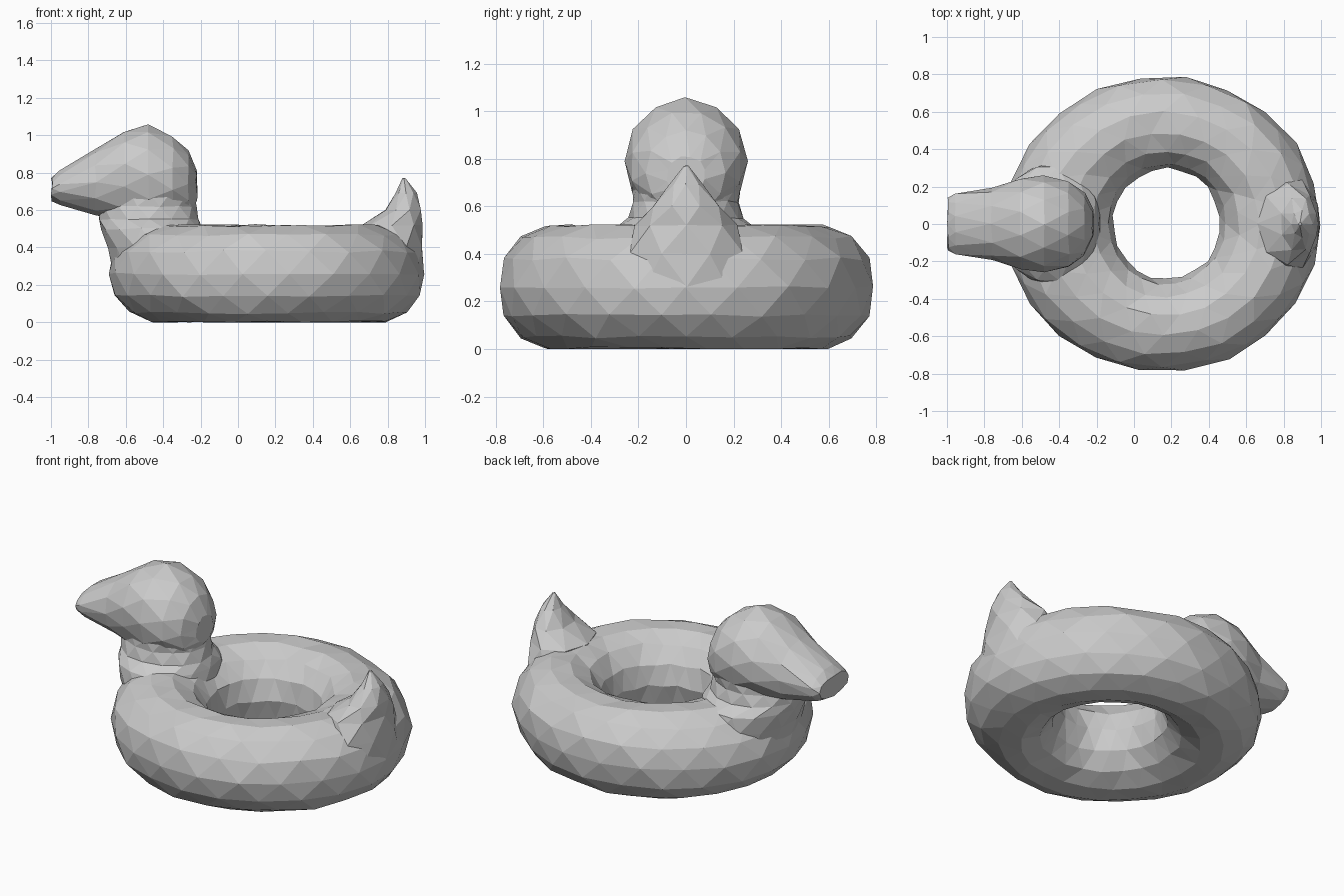
import bpy, bmesh, math, random
from math import pi, cos, sin
from mathutils import Vector

random.seed(4)
cube = bpy.data.objects.get("Cube")
if cube:
    bpy.data.objects.remove(cube, do_unlink=True)

grey = bpy.data.materials.new("plain grey")
grey.use_nodes = True
colour = (0.6, 0.6, 0.6, 1)
grey.diffuse_color = colour
grey.node_tree.nodes["Principled BSDF"].inputs["Base Color"].default_value = colour


def power(v, e):
    return math.copysign(abs(v) ** e, v)


def loft(name, rows, sides, point, closed=False, jitter=0.005):
    """Skin staggered rows of triangles; point(row, angle) gives each vertex."""
    bm = bmesh.new()
    grid = []
    for j, row in enumerate(rows):
        ring = []
        for i in range(sides):
            p = Vector(point(row, 2 * pi * (i + 0.5 * (j % 2)) / sides))
            p += Vector([random.uniform(-jitter, jitter) for _ in range(3)])
            p.z = max(p.z, 0)
            ring.append(bm.verts.new(p))
        grid.append(ring)
    for j in range(len(rows) - (0 if closed else 1)):
        a, b = grid[j], grid[(j + 1) % len(rows)]
        for i in range(sides):
            k = (i + 1) % sides
            if j % 2:
                bm.faces.new((a[i], b[k], b[i]))
                bm.faces.new((a[i], a[k], b[k]))
            else:
                bm.faces.new((a[i], a[k], b[i]))
                bm.faces.new((a[k], b[k], b[i]))
    if not closed:
        bm.faces.new(grid[0])
        bm.faces.new(grid[-1])
    bmesh.ops.recalc_face_normals(bm, faces=bm.faces[:])
    mesh = bpy.data.meshes.new(name)
    bm.to_mesh(mesh)
    bm.free()
    mesh.materials.append(grey)
    obj = bpy.data.objects.new(name, mesh)
    bpy.context.collection.objects.link(obj)
    return obj


# Swim ring: plump tube between an inner hole and a slightly oval outer rim
def ring_point(t, a):
    f = 0.5 + 0.5 * cos(t)
    x = (0.175 + 0.287 * cos(a)) * (1 - f) + (0.152 + 0.848 * cos(a)) * f
    y = (0.297 * (1 - f) + 0.79 * f) * sin(a)
    return x, y, 0.26 + 0.264 * power(sin(t), 0.95)


loft("swim_ring", [2 * pi * j / 14 for j in range(14)], 22, ring_point,
     closed=True, jitter=0.007)


# Head and bill: rows run along x as (x, low z, high z, half width)
def head_point(row, a):
    x, low, high, w = row
    return x, w * cos(a), (low + high) / 2 + (high - low) / 2 * sin(a)


head_rows = [(-0.995, 0.65, 0.775, 0.14), (-0.955, 0.625, 0.81, 0.165),
             (-0.76, 0.575, 0.93, 0.195), (-0.61, 0.54, 1.03, 0.245),
             (-0.48, 0.53, 1.055, 0.262), (-0.35, 0.53, 1.0, 0.235),
             (-0.265, 0.56, 0.92, 0.17), (-0.222, 0.65, 0.81, 0.08)]
loft("head_and_bill", head_rows, 12, head_point)


# Neck and tail: rows run up z as (z, low x, high x, half width)
def upright_point(row, a):
    z, low, high, w = row
    return (low + high) / 2 + (high - low) / 2 * cos(a), w * sin(a), z


neck_rows = [(0.22, -0.66, -0.2, 0.28), (0.4, -0.705, -0.17, 0.33),
             (0.5, -0.735, -0.185, 0.31), (0.55, -0.745, -0.205, 0.245),
             (0.62, -0.74, -0.222, 0.225), (0.68, -0.7, -0.23, 0.23)]
loft("neck", neck_rows, 14, upright_point)

tail_rows = [(0.26, 0.72, 0.995, 0.24), (0.4, 0.68, 0.993, 0.26),
             (0.52, 0.66, 0.988, 0.215), (0.6, 0.78, 0.983, 0.15),
             (0.69, 0.84, 0.955, 0.075), (0.77, 0.88, 0.895, 0.008)]
loft("tail", tail_rows, 8, upright_point, jitter=0.003)
